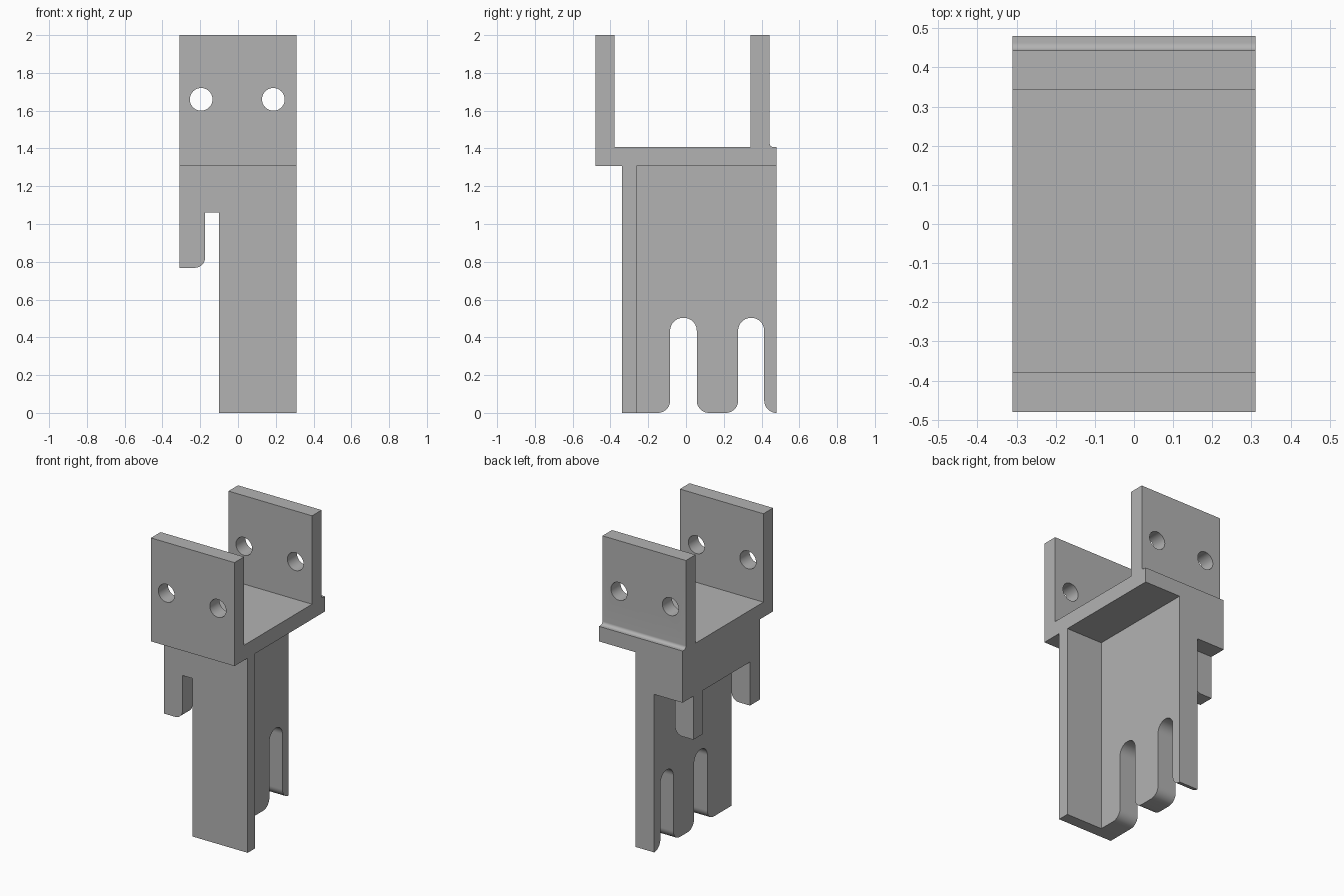
import bpy, bmesh, math
from mathutils import Vector

if "Cube" in bpy.data.objects:
    bpy.data.objects.remove(bpy.data.objects["Cube"], do_unlink=True)

grey = bpy.data.materials.new("plain grey")
grey.use_nodes = True
grey.diffuse_color = (0.45, 0.45, 0.45, 1)
grey.node_tree.nodes["Principled BSDF"].inputs["Base Color"].default_value = (0.45, 0.45, 0.45, 1)

HALF = 0.31                 # half width of the bracket
SEAT = 1.306                # underside of the bracket
WEB = (-0.10, 0.04)         # x range of the central web
FRONT, BACK = -0.34, 0.48   # y range of the lower body


def rounded(corners, steps=10):
    """Turn (a, b, radius) corners into an outline with filleted corners."""
    out = []
    for i, (a, b, r) in enumerate(corners):
        p = Vector((a, b))
        if r == 0:
            out.append(p)
            continue
        u = (Vector(corners[i - 1][:2]) - p).normalized()
        v = (Vector(corners[(i + 1) % len(corners)][:2]) - p).normalized()
        centre = p + (u + v) * r
        for k in range(steps + 1):
            t = math.pi / 2 * k / steps
            out.append(centre - v * r * math.cos(t) - u * r * math.sin(t))
    return out


def extrude(name, corners, axis, lo, hi):
    """Extrude a YZ outline along x, or an XZ outline along y."""
    bm = bmesh.new()
    place = (lambda p, d: (d, p.x, p.y)) if axis == "x" else (lambda p, d: (p.x, d, p.y))
    face = bm.faces.new([bm.verts.new(place(p, lo)) for p in rounded(corners)])
    res = bmesh.ops.extrude_face_region(bm, geom=[face])
    shift = Vector((hi - lo, 0, 0)) if axis == "x" else Vector((0, hi - lo, 0))
    moved = [e for e in res["geom"] if isinstance(e, bmesh.types.BMVert)]
    bmesh.ops.translate(bm, verts=moved, vec=shift)
    bmesh.ops.recalc_face_normals(bm, faces=bm.faces)
    mesh = bpy.data.meshes.new(name)
    bm.to_mesh(mesh)
    bm.free()
    mesh.materials.append(grey)
    ob = bpy.data.objects.new(name, mesh)
    bpy.context.collection.objects.link(ob)
    return ob


def rect(a0, a1, b0, b1):
    return [(a0, b0, 0), (a1, b0, 0), (a1, b1, 0), (a0, b1, 0)]


# U-shaped bracket with a small filleted lip behind the rear wall
bracket = extrude("bracket", [
    (-0.48, SEAT, 0), (BACK, SEAT, 0), (BACK, 1.407, 0), (0.443, 1.407, 0.02),
    (0.443, 2, 0), (0.342, 2, 0), (0.342, 1.407, 0), (-0.378, 1.407, 0),
    (-0.378, 2, 0), (-0.48, 2, 0)], "x", -HALF, HALF)

# Bolt holes through both walls
for x in (-0.195, 0.187):
    bpy.ops.mesh.primitive_cylinder_add(vertices=48, radius=0.06, depth=2,
                                        location=(x, 0, 1.66), rotation=(math.pi / 2, 0, 0))
    cutter = bpy.context.object
    cutter.hide_render = True
    cutter.data.materials.append(grey)
    mod = bracket.modifiers.new("bolt hole", "BOOLEAN")
    mod.operation, mod.solver, mod.object = "DIFFERENCE", "EXACT", cutter
    bpy.context.view_layer.objects.active = bracket
    bpy.ops.object.modifier_apply(modifier=mod.name)
    bpy.data.objects.remove(cutter, do_unlink=True)

# Central web with two round-topped slots open at the bottom
outline = [(FRONT, 0, 0)]
for y0, y1 in ((-0.084, 0.057), (0.276, 0.414)):
    outline += [(y0, 0, 0.065), (y0, 0.503, 0.068), (y1, 0.503, 0.068), (y1, 0, 0.065)]
outline += [(BACK, 0, 0), (BACK, SEAT, 0), (FRONT, SEAT, 0)]
web = extrude("web", outline, "x", *WEB)

# Front flange and side shoulder
extrude("front_flange", rect(FRONT, -0.262, 0, SEAT), "x", WEB[1], HALF)
extrude("shoulder", rect(FRONT, BACK, 1.06, SEAT), "x", -HALF, WEB[0])

# Hooks hanging from the shoulder
hooks = []
for name, y0, y1 in (("front_hook", FRONT, -0.235), ("rear_hook", 0.26, 0.365)):
    hooks.append(extrude(name, [(-HALF, 0.768, 0), (-0.174, 0.768, 0.055),
                                (-0.174, 1.06, 0), (-HALF, 1.06, 0)], "y", y0, y1))

# Smooth the fillets and holes while keeping hard edges sharp
bpy.ops.object.select_all(action="DESELECT")
for ob in [bracket, web] + hooks:
    ob.select_set(True)
bpy.context.view_layer.objects.active = bracket
bpy.ops.object.shade_smooth_by_angle(angle=math.radians(30))
